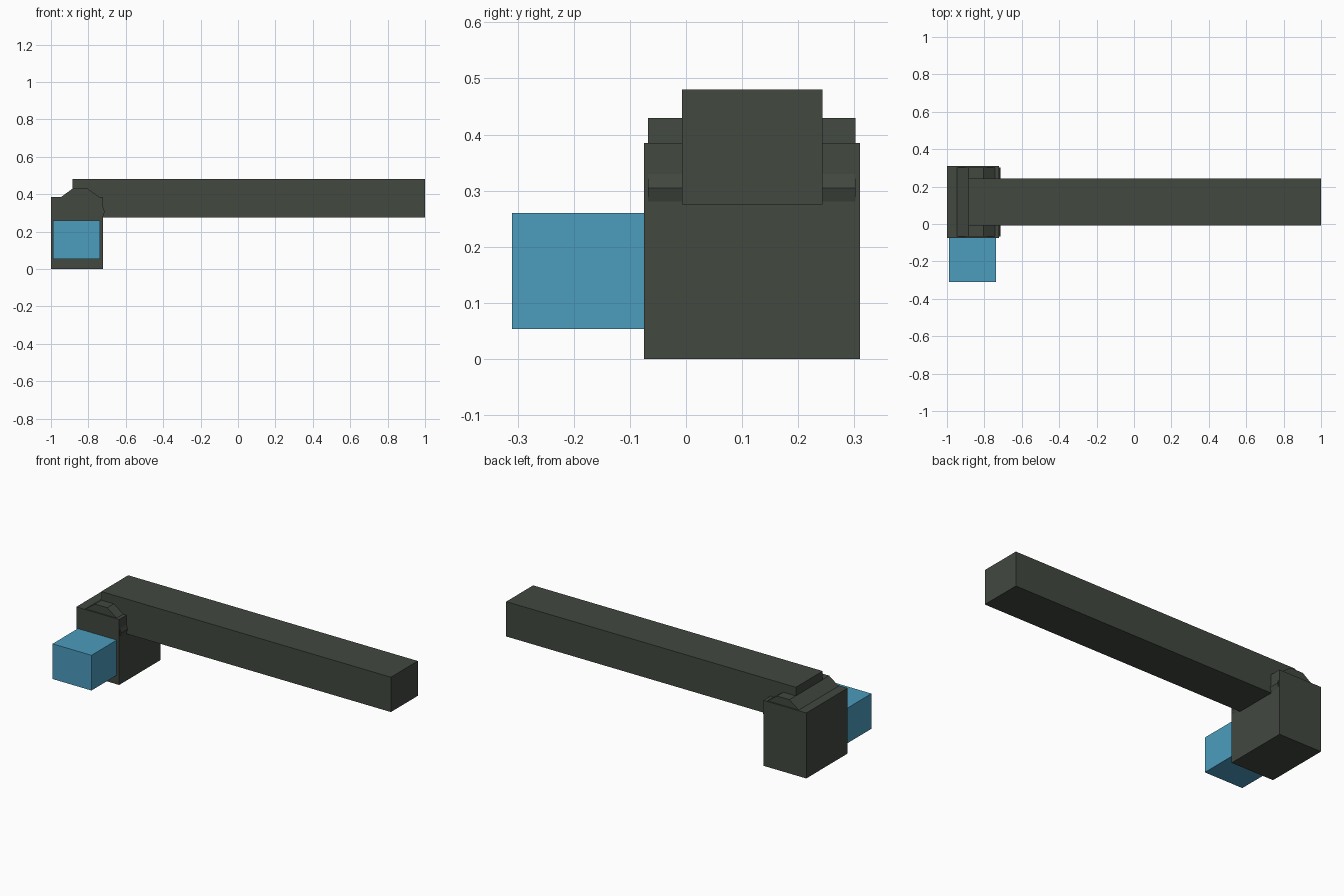
import bpy
import math

if "Cube" in bpy.data.objects:
    bpy.data.objects.remove(bpy.data.objects["Cube"])


def material(name, rgb):
    # sRGB 0-255 to linear
    m = bpy.data.materials.new(name)
    m.diffuse_color = [((c / 255 + 0.055) / 1.055) ** 2.4 for c in rgb] + [1.0]
    m.use_nodes = True
    m.node_tree.nodes["Principled BSDF"].inputs["Base Color"].default_value = m.diffuse_color
    return m


DARK = material("dark grey green", (66, 72, 64))
BLUE = material("steel blue", (76, 156, 190))


def finish(name, mat):
    ob = bpy.context.object
    ob.name = name
    ob.data.materials.append(mat)
    bpy.ops.object.transform_apply(location=False, rotation=True, scale=True)
    return ob


def box(name, lo, hi, mat):
    bpy.ops.mesh.primitive_cube_add(
        size=1, location=[(a + b) / 2 for a, b in zip(lo, hi)])
    bpy.context.object.scale = [b - a for a, b in zip(lo, hi)]
    return finish(name, mat)


# Upright base block
box("base_block", (-1.0, -0.075, 0.0), (-0.721, 0.31, 0.385), DARK)

# Long arm reaching out to the right
box("long_arm", (-0.885, -0.007, 0.275), (1.0, 0.243, 0.48), DARK)

# Blue box on the front of the base
box("front_box", (-0.99, -0.31, 0.053), (-0.737, -0.07, 0.26), BLUE)

# Ten-sided hinge barrel lying along y, with a corner pointing to +x
bpy.ops.mesh.primitive_cylinder_add(
    vertices=10, radius=0.131, depth=0.37, location=(-0.844, 0.117, 0.305),
    rotation=(math.pi / 2, math.pi / 10, 0))
barrel = finish("hinge_barrel", DARK)

# Make sure that the barrel has a flat on top
top = max(v.co.z for v in barrel.data.vertices)
if sum(v.co.z > top - 1e-4 for v in barrel.data.vertices) < 4:
    barrel.rotation_euler.y = math.pi / 10
    bpy.ops.object.transform_apply(location=False, rotation=True, scale=False)
